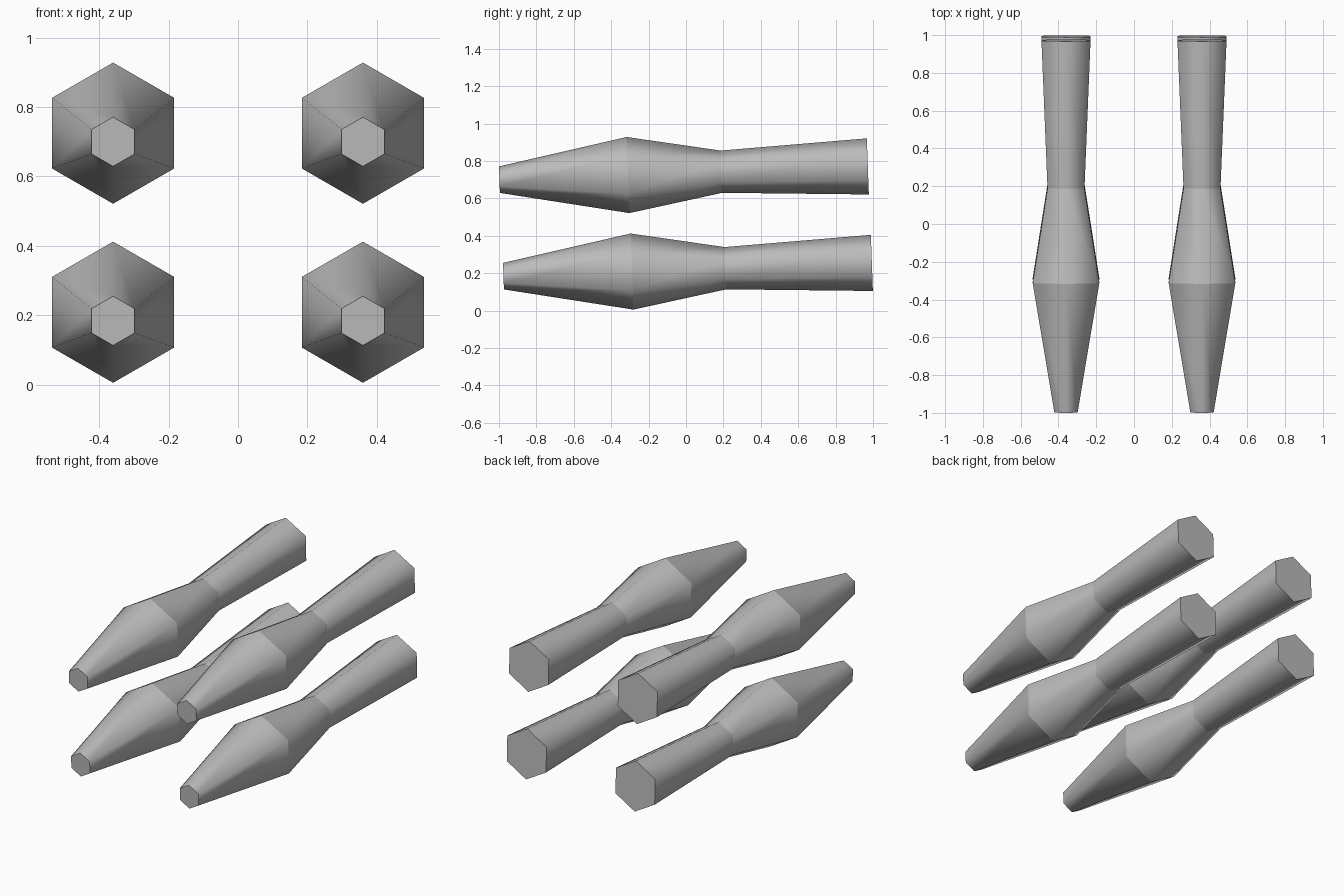
import bpy
import bmesh
import math

cube = bpy.data.objects.get("Cube")
if cube:
    bpy.data.objects.remove(cube, do_unlink=True)

# One plain grey for everything
grey = bpy.data.materials.new("grey")
grey.use_nodes = True
colour = (0.5, 0.5, 0.5, 1.0)
grey.diffuse_color = colour
grey.node_tree.nodes["Principled BSDF"].inputs["Base Color"].default_value = colour

SIDES = 6
TILT = math.radians(2.06)
# (distance from front tip, radius)
PROFILE = [(0.0, 0.071), (0.688, 0.2035), (1.188, 0.113), (1.971, 0.150)]


def make_barrel_mesh():
    """Hexagonal turned body along +y, smooth around, crisp at each ring."""
    bm = bmesh.new()
    rings = []
    for y, r in PROFILE:
        angles = [math.pi / 2 + i * math.tau / SIDES for i in range(SIDES)]
        rings.append([bm.verts.new((r * math.cos(a), y, r * math.sin(a)))
                      for a in angles])
    # Tapered walls
    for a, b in zip(rings, rings[1:]):
        for i in range(SIDES):
            j = (i + 1) % SIDES
            bm.faces.new((a[i], a[j], b[j], b[i])).smooth = True
    # Flat end caps
    for ring in (rings[0], rings[-1]):
        bm.faces.new(ring)
    # Sharp ring edges
    for ring in rings:
        for i in range(SIDES):
            bm.edges.get((ring[i], ring[(i + 1) % SIDES])).smooth = False
    bmesh.ops.recalc_face_normals(bm, faces=bm.faces[:])
    mesh = bpy.data.meshes.new("barrel")
    bm.to_mesh(mesh)
    bm.free()
    mesh.materials.append(grey)
    return mesh


# Four matching bodies: two sides, two levels
barrel_mesh = make_barrel_mesh()
for level, y, z in (("lower", -0.976, 0.184), ("upper", -0.9975, 0.700)):
    for side, x in (("left", 0.36), ("right", -0.36)):
        barrel = bpy.data.objects.new(f"{level}_{side}_barrel", barrel_mesh)
        barrel.location = (x, y, z)
        barrel.rotation_euler = (TILT, 0, 0)
        bpy.context.collection.objects.link(barrel)
